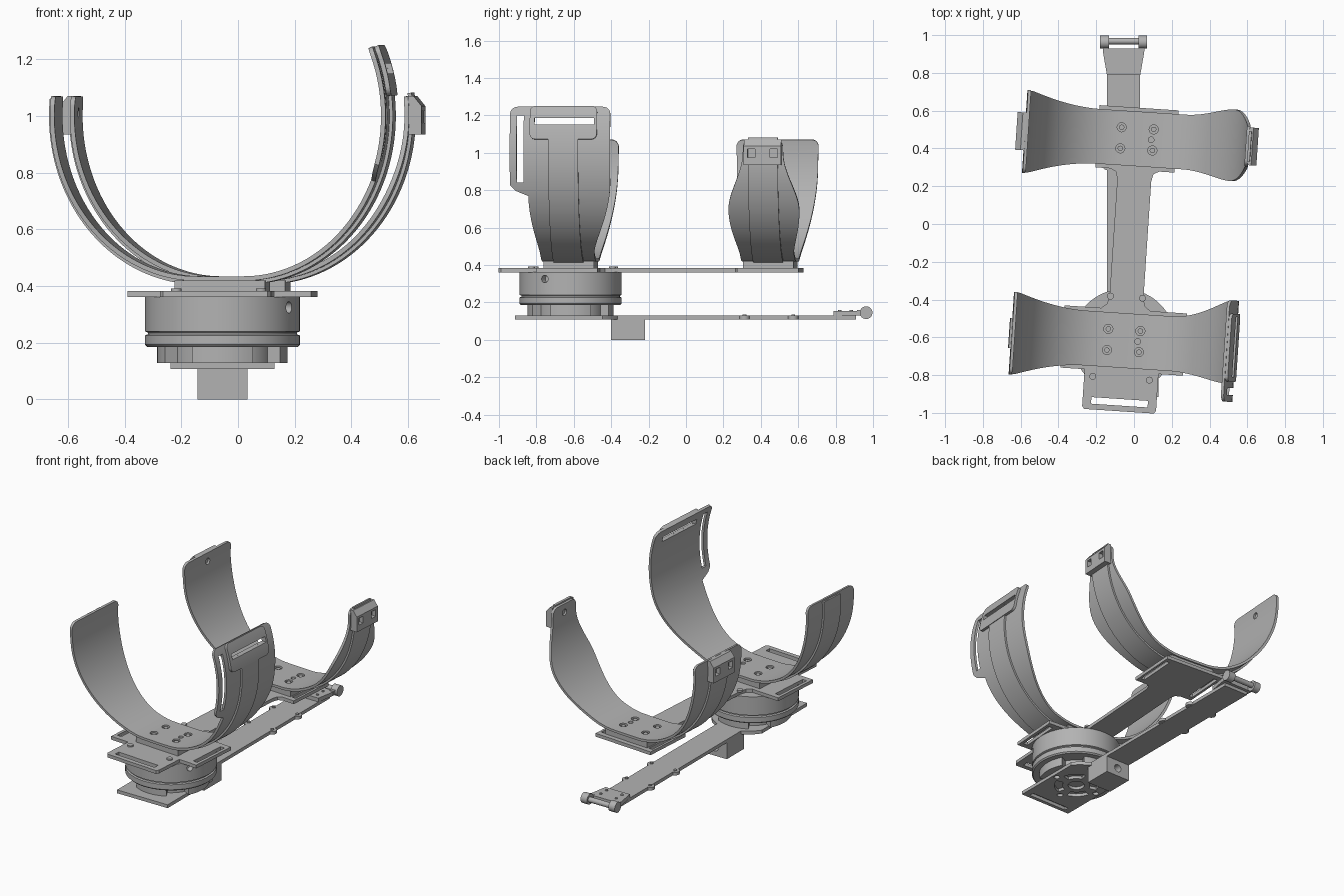
import bpy, bmesh, math
from mathutils import Matrix, Vector

cube = bpy.data.objects.get("Cube")
if cube:
    bpy.data.objects.remove(cube)

grey = bpy.data.materials.new("mid_grey")
grey.use_nodes = True
grey.diffuse_color = (0.45, 0.45, 0.45, 1)
grey.node_tree.nodes["Principled BSDF"].inputs["Base Color"].default_value = (0.45, 0.45, 0.45, 1)

# Both frames sit on the turntable axis; the upper one is swivelled slightly
LOWER = Matrix.Translation((-0.055, -0.617, 0))
UPPER = LOWER @ Matrix.Rotation(math.radians(-3.8), 4, 'Z')


def box(bm, x0, x1, y0, y1, z0, z1):
    m = Matrix.Translation(((x0 + x1) / 2, (y0 + y1) / 2, (z0 + z1) / 2))
    m = m @ Matrix.Diagonal((abs(x1 - x0), y1 - y0, z1 - z0, 1))
    bmesh.ops.create_cube(bm, size=1, matrix=m)


def cyl(bm, r, a, b, seg=24):
    a, b = Vector(a), Vector(b)
    rot = (b - a).to_track_quat('Z', 'Y').to_matrix().to_4x4()
    bmesh.ops.create_cone(bm, cap_ends=True, segments=seg, radius1=r, radius2=r,
                          depth=(b - a).length, matrix=Matrix.Translation((a + b) / 2) @ rot)


def prism(bm, pts, z0, z1):
    rings = [[bm.verts.new((x, y, z)) for x, y in pts] for z in (z0, z1)]
    bm.faces.new(rings[0])
    bm.faces.new(rings[1])
    for i in range(len(pts)):
        j = (i + 1) % len(pts)
        bm.faces.new((rings[0][i], rings[0][j], rings[1][j], rings[1][i]))


def arc(bm, r0, r1, mid, half, z0, z1):
    angs = [math.radians(mid - half + 2 * half * i / 10) for i in range(11)]
    pts = [(r1 * math.cos(a), r1 * math.sin(a)) for a in angs]
    pts += [(r0 * math.cos(a), r0 * math.sin(a)) for a in reversed(angs)]
    prism(bm, pts, z0, z1)


def mirrored(half):
    return half + [(-x, y) for x, y in reversed(half)]


def finish(name, bm, frame, cut=None, bevel=0):
    def to_object(n, b):
        bmesh.ops.recalc_face_normals(b, faces=b.faces)
        me = bpy.data.meshes.new(n)
        b.to_mesh(me)
        b.free()
        me.transform(frame)
        o = bpy.data.objects.new(n, me)
        bpy.context.collection.objects.link(o)
        return o
    ob = to_object(name, bm)
    ob.data.materials.append(grey)
    bpy.ops.object.select_all(action='DESELECT')
    bpy.context.view_layer.objects.active = ob
    ob.select_set(True)
    if cut:
        cutter = to_object("cutter", cut)
        cutter.hide_render = True
        mod = ob.modifiers.new("cut", 'BOOLEAN')
        mod.operation, mod.object, mod.solver = 'DIFFERENCE', cutter, 'EXACT'
        bpy.ops.object.modifier_apply(modifier=mod.name)
        bpy.data.objects.remove(cutter)
    if bevel:
        mod = ob.modifiers.new("bevel", 'BEVEL')
        mod.width, mod.segments = bevel, 2
        bpy.ops.object.modifier_apply(modifier=mod.name)
    bpy.ops.object.shade_smooth_by_angle(angle=math.radians(30))
    return ob


def ease(keys, a):
    for (a0, v0), (a1, v1) in zip(keys, keys[1:]):
        if a <= a1:
            t = max(0, (a - a0) / (a1 - a0))
            return v0 + (v1 - v0) * t * t * (3 - 2 * t)
    return keys[-1][1]


def band(name, yc, a0, a1, lo, hi, t0, t1, corner=0.0, cut=None):
    """Curved cradle strip between two angles measured from the bottom."""
    steps = [a0 + (a1 - a0) * i / 70 for i in range(71)]
    for d in (0.15, 0.5, 1, 2, 3.2):
        steps += [a0 + d, a1 - d]
    bm = bmesh.new()
    rings = []
    for a in sorted(set(steps)):
        d = min(a - a0, a1 - a) * 0.0099
        inset = corner - math.sqrt(max(0, corner ** 2 - (corner - d) ** 2)) if d < corner else 0
        s, c = math.sin(math.radians(a)), math.cos(math.radians(a))
        flat = 0.08 * max(-1, min(1, a / 3))
        ring = []
        for y, t in ((ease(lo, a) + inset, t0), (ease(hi, a) - inset, t0),
                     (ease(hi, a) - inset, t1), (ease(lo, a) + inset, t1)):
            ring.append(bm.verts.new((flat + (0.5 + t) * s, yc + y, 1.0 - (0.566 + t) * c)))
        rings.append(ring)
    for p, q in zip(rings, rings[1:]):
        for i in range(4):
            j = (i + 1) % 4
            bm.faces.new((p[i], p[j], q[j], q[i]))
    bm.faces.new(rings[0])
    bm.faces.new(rings[-1])
    return finish(name, bm, UPPER, cut)


def negative(keys):
    return [(a, -v) for a, v in keys]


# Cradles
SCREWS = [(x, y) for x in (-0.085, 0.085) for y in (-0.056, 0.056)]
wide = [(-97, 0.22), (-82, 0.217), (-14, 0.145), (20, 0.145)]
back_keys = wide + [(58, 0.19), (90, 0.108), (97, 0.105)]
front_lo = negative(wide + [(67, 0.19), (71, 0.287), (115, 0.287)])
front_hi = wide + [(74, 0.25), (115, 0.25)]


def strap_holes(yc):
    c = bmesh.new()
    for x, y in SCREWS:
        cyl(c, 0.024, (x, yc + y, 0.41), (x, yc + y, 0.5))
    cyl(c, 0.015, (0.075, yc, 0.41), (0.075, yc, 0.5))
    return c


cut = strap_holes(0)
box(cut, 0.4, 0.8, -0.25, -0.213, 0.84, 1.2)
box(cut, 0.4, 0.8, -0.155, 0.165, 1.15, 1.185)
band("front_cradle", 0, -97, 115, front_lo, front_hi, 0, 0.016, 0.04, cut)
cut = strap_holes(1.07)
cyl(cut, 0.02, (-0.8, 1.07, 1.01), (0.8, 1.07, 1.01))
band("back_cradle", 1.07, -97, 97, negative(back_keys), back_keys, 0, 0.016, 0.035, cut)

# Slotted pad at the tall end of the front cradle
cut = bmesh.new()
box(cut, 0.4, 0.8, -0.155, 0.165, 1.15, 1.185)
band("front_end_pad", 0, 97, 114.8, [(0, -0.18)], [(0, 0.18)], 0.016, 0.032, 0.03, cut)

for label, yc in (("front", 0), ("back", 1.07)):
    for side, a0, a1 in (("right", -96, -6), ("left", 6, 98)):
        band(f"{label}_{side}_rib", yc, a0, a1, [(0, -0.08)], [(0, 0.08)], 0.014, 0.028)
    bm = bmesh.new()
    box(bm, -0.16, 0.16, yc - 0.135, yc + 0.135, 0.38, 0.42)
    finish(f"{label}_cradle_base", bm, UPPER)
    bm = bmesh.new()
    for x, y in SCREWS:
        cyl(bm, 0.014, (x, yc + y, 0.415), (x, yc + y, 0.43))
    finish(f"{label}_cradle_screws", bm, UPPER)

# Strap buckles on both ends of the back cradle
for side, s in (("right", -1), ("left", 1)):
    bm, cut = bmesh.new(), bmesh.new()
    prof = [(0.592, 0.935), (0.64, 0.935), (0.64, 1.035), (0.612, 1.07), (0.592, 1.07)]
    prism(bm, [(s * x, z) for x, z in prof], 0.97, 1.17)
    for v in bm.verts:
        v.co = (v.co.x, v.co.z, v.co.y)
    for y in (1.01, 1.13):
        box(cut, s * 0.612, s * 0.7, y - 0.02, y + 0.02, 0.975, 1.02)
    finish(f"{side}_buckle", bm, UPPER, cut)

# Upper deck
bm, cut = bmesh.new(), bmesh.new()
prism(bm, mirrored([(0.185, -0.375), (0.196, -0.36), (0.196, -0.165), (0.325, -0.165), (0.325, 0.165),
                    (0.13, 0.165), (0.1, 0.19), (0.09, 0.23), (0.09, 0.85), (0.1, 0.89),
                    (0.13, 0.905), (0.21, 0.905), (0.21, 1.235)]), 0.361, 0.383)
box(cut, -0.15, 0.15, -0.345, -0.31, 0.3, 0.5)
for s in (-1, 1):
    box(cut, s * 0.29 - 0.015, s * 0.29 + 0.015, -0.13, 0.13, 0.3, 0.5)
    box(cut, s * 0.182 - 0.013, s * 0.182 + 0.013, 0.94, 1.2, 0.3, 0.5)
finish("upper_deck", bm, UPPER, cut)
bm = bmesh.new()
for x, y in ((-0.085, 0.23), (0.085, 0.23), (-0.15, -0.2), (0.15, -0.2)):
    cyl(bm, 0.018, (x, y, 0.38), (x, y, 0.392))
finish("deck_screws", bm, UPPER)

# Turntable
profile = [(0.001, 0.185), (0.265, 0.185), (0.273, 0.193), (0.273, 0.226), (0.263, 0.23),
           (0.263, 0.236), (0.273, 0.24), (0.273, 0.362), (0.001, 0.362)]
bm, cut = bmesh.new(), bmesh.new()
vs = [bm.verts.new((r, 0, z)) for r, z in profile]
edges = [bm.edges.new(p) for p in zip(vs, vs[1:] + vs[:1])]
bmesh.ops.spin(bm, geom=vs + edges, cent=(0, 0, 0), axis=(0, 0, 1), angle=math.tau, steps=72)
bmesh.ops.remove_doubles(bm, verts=bm.verts, dist=0.0003)
cyl(cut, 0.02, (0.2, -0.118, 0.325), (0.3, -0.176, 0.325))
finish("turntable_drum", bm, LOWER, cut)
bm = bmesh.new()
cyl(bm, 0.18, (0, 0, 0.128), (0, 0, 0.19), 64)
finish("turntable_hub", bm, LOWER)
bm = bmesh.new()
for k in range(4):
    arc(bm, 0.175, 0.23, 90 * k, 28, 0.128, 0.187)
finish("turntable_posts", bm, LOWER)

# Lower beam with slotted front plate
bm, cut = bmesh.new(), bmesh.new()
prism(bm, mirrored([(0.184, -0.298), (0.184, 0.17), (0.15, 0.21), (0.088, 0.25), (0.088, 1.525)]),
      0.108, 0.13)
box(cut, -0.14, 0.14, -0.275, -0.245, 0.05, 0.129)
for k in range(4):
    arc(cut, 0.085, 0.135, 45 + 90 * k, 30, 0.05, 0.127)
    a = math.radians(90 * k)
    x, y = 0.155 * math.cos(a), 0.155 * math.sin(a)
    cyl(cut, 0.018, (x, y, 0.05), (x, y, 0.127))
cyl(cut, 0.05, (0, 0, 0.05), (0, 0, 0.127))
finish("lower_beam", bm, LOWER, cut)
bm = bmesh.new()
for y in (0.93, 1.19):
    for s in (-1, 1):
        cyl(bm, 0.028, (s * 0.085, y, 0.109), (s * 0.085, y, 0.129))
        cyl(bm, 0.01, (s * 0.085, y, 0.12), (s * 0.085, y, 0.136))
finish("beam_side_tabs", bm, LOWER)

# Mounting block below the beam
bm, cut = bmesh.new(), bmesh.new()
box(bm, -0.088, 0.088, 0.217, 0.397, 0, 0.112)
cyl(cut, 0.025, (0, 0.33, 0.055), (0, 0.45, 0.055))
finish("mounting_block", bm, LOWER, cut)

# Rear hinge
bm = bmesh.new()
prism(bm, mirrored([(0.088, 1.405), (0.108, 1.52), (0.108, 1.545)]), 0.129, 0.155)
for s in (-1, 1):
    box(bm, s * 0.08, s * 0.11, 1.53, 1.58, 0.13, 0.158)
finish("hinge_plate", bm, LOWER)
bm = bmesh.new()
for s in (-1, 1):
    cyl(bm, 0.034, (s * 0.078, 1.58, 0.145), (s * 0.124, 1.58, 0.145), 32)
cyl(bm, 0.017, (-0.1, 1.585, 0.145), (0.1, 1.585, 0.145))
finish("hinge_pin", bm, LOWER)
bm = bmesh.new()
for x in (-0.056, 0.056):
    for y in (1.44, 1.5):
        cyl(bm, 0.009, (x, y, 0.15), (x, y, 0.16), 16)
finish("hinge_rivets", bm, LOWER)
